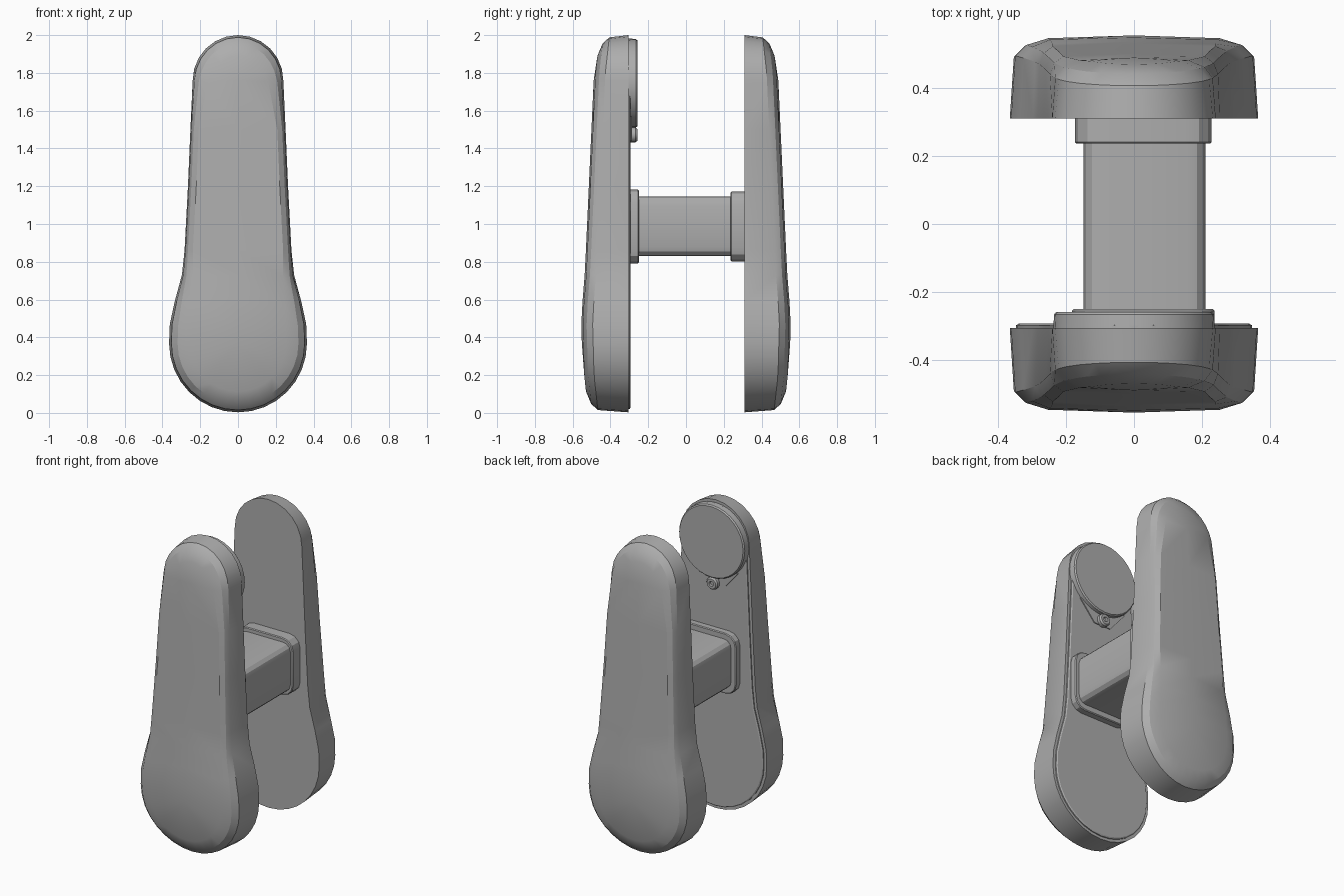
import bpy, bmesh
from math import sin, cos, radians, pi, hypot

if "Cube" in bpy.data.objects:
    bpy.data.objects.remove(bpy.data.objects["Cube"], do_unlink=True)

grey = bpy.data.materials.new("mid grey")
grey.use_nodes = True
grey.diffuse_color = (0.42, 0.42, 0.42, 1)
grey.node_tree.nodes["Principled BSDF"].inputs["Base Color"].default_value = (0.42, 0.42, 0.42, 1)


def finish(name, bm, angle=25):
    bmesh.ops.remove_doubles(bm, verts=bm.verts, dist=0.0005)
    bmesh.ops.recalc_face_normals(bm, faces=bm.faces)
    mesh = bpy.data.meshes.new(name)
    bm.to_mesh(mesh)
    bm.free()
    mesh.materials.append(grey)
    ob = bpy.data.objects.new(name, mesh)
    bpy.context.collection.objects.link(ob)
    bpy.ops.object.select_all(action='DESELECT')
    ob.select_set(True)
    bpy.context.view_layer.objects.active = ob
    bpy.ops.object.shade_smooth_by_angle(angle=radians(angle))
    return ob


def loft(name, rings, cap_start=True, cap_end=True):
    bm = bmesh.new()
    loops = [[bm.verts.new(p) for p in ring] for ring in rings]
    n = len(loops[0])
    for a, b in zip(loops, loops[1:]):
        for i in range(n):
            j = (i + 1) % n
            bm.faces.new((a[i], a[j], b[j], b[i]))
    if cap_start:
        bm.faces.new(loops[0])
    if cap_end:
        bm.faces.new(loops[-1])
    return finish(name, bm)


# Pedal-shaped outline in x, z
def arc(r, zc, start, end, steps):
    angles = [radians(start + (end - start) * i / steps) for i in range(steps + 1)]
    return [(r * cos(a), zc + r * sin(a)) for a in angles]


side = [(0.335, 0.59), (0.297, 0.73), (0.283, 0.86), (0.265, 1.2), (0.252, 1.5)]
outline = (arc(0.365, 0.368, -180, 0, 16) + [(0.361, 0.47)] + side
           + arc(0.24, 1.76, 0, 180, 12)
           + [(-x, z) for x, z in reversed(side)] + [(-0.361, 0.47)])


def lerp_table(z, table):
    for (z0, v0), (z1, v1) in zip(table, table[1:]):
        if z <= z1:
            return v0 + (v1 - v0) * max(0, z - z0) / (z1 - z0)
    return table[-1][1]


def face_depth(z):
    return lerp_table(z, [(0, 0.525), (0.2, 0.547), (0.5, 0.555), (0.75, 0.535), (1.8, 0.487), (2, 0.465)])


def edge_softness(z):
    return lerp_table(z, [(0.5, 1), (0.8, 0.4), (1.65, 0.4), (1.85, 1)])


def inset(amount, soft=False):
    pts = []
    n = len(outline)
    for i, (x, z) in enumerate(outline):
        (x0, z0), (x1, z1) = outline[i - 1], outline[(i + 1) % n]
        tx, tz = x1 - x0, z1 - z0
        k = amount / hypot(tx, tz) * (edge_softness(z) if soft else 1)
        pts.append((x - tz * k, z + tx * k))
    return pts


def shell(name, sign, inner):
    flat = [(x, sign * inner, z) for x, z in outline]
    rings = [flat]
    for amount, drop in ((0.012, 0.06), (0.045, 0.028), (0.11, 0.008)):
        rings.append([(x, sign * (face_depth(z) - drop), z) for x, z in inset(amount, True)])
    # The outer face gathers on a central spine
    spine = [min(max(z, 0.37), 1.76) for x, z in outline]
    rings.append([(0, sign * face_depth(z), z) for z in spine])
    return loft(name, rings, cap_end=False)


shell("front_shell", -1, 0.305)
shell("back_shell", 1, 0.31)

# Backing plate with a stepped rim inside the front shell
loft("inner_plate", [[(x, y, z) for x, z in inset(d)]
                     for d, y in ((0.018, -0.32), (0.018, -0.298), (0.026, -0.293))])


# Rounded rectangular bar and its two collars
def rounded_bar(name, x0, x1, z0, z1, y0, y1, r, bevel):
    def ring(y, d):
        pts = []
        for cx, cz, a in ((x1 - r, z1 - r, 0), (x0 + r, z1 - r, 90),
                          (x0 + r, z0 + r, 180), (x1 - r, z0 + r, 270)):
            pts += [(cx + (r - d) * cos(radians(a + t)), y, cz + (r - d) * sin(radians(a + t)))
                    for t in (0, 30, 60, 90)]
        return pts
    return loft(name, [ring(y0, bevel), ring(y0 + bevel, 0), ring(y1 - bevel, 0), ring(y1, bevel)])


rounded_bar("cross_bar", -0.148, 0.21, 0.83, 1.145, -0.29, 0.3, 0.05, 0.002)
rounded_bar("front_collar", -0.182, 0.237, 0.792, 1.182, -0.31, -0.25, 0.075, 0.005)
rounded_bar("back_collar", -0.174, 0.228, 0.802, 1.172, 0.236, 0.315, 0.075, 0.005)


# Round parts on the inner side of the front shell
def turned(name, x, z, profile, steps=32):
    rings = [[(x + r * cos(2 * pi * i / steps), y, z + r * sin(2 * pi * i / steps))
              for i in range(steps)] for r, y in profile]
    return loft(name, rings)


turned("round_pad", 0, 1.745, [(0.237, -0.31), (0.235, -0.266), (0.228, -0.258)])
# Screw below the pad, with a sunken drive hole
turned("screw", 0, 1.472, [(0.04, -0.31), (0.04, -0.268), (0.032, -0.258),
                           (0.016, -0.258), (0.014, -0.272)], 16)

# Small wedge web joining the pad to the screw
web = [(-0.17, 1.57), (-0.06, 1.44), (0.06, 1.44), (0.17, 1.57)]
loft("pad_web", [[(x, y, z) for x, z in web] for y in (-0.31, -0.287)])
